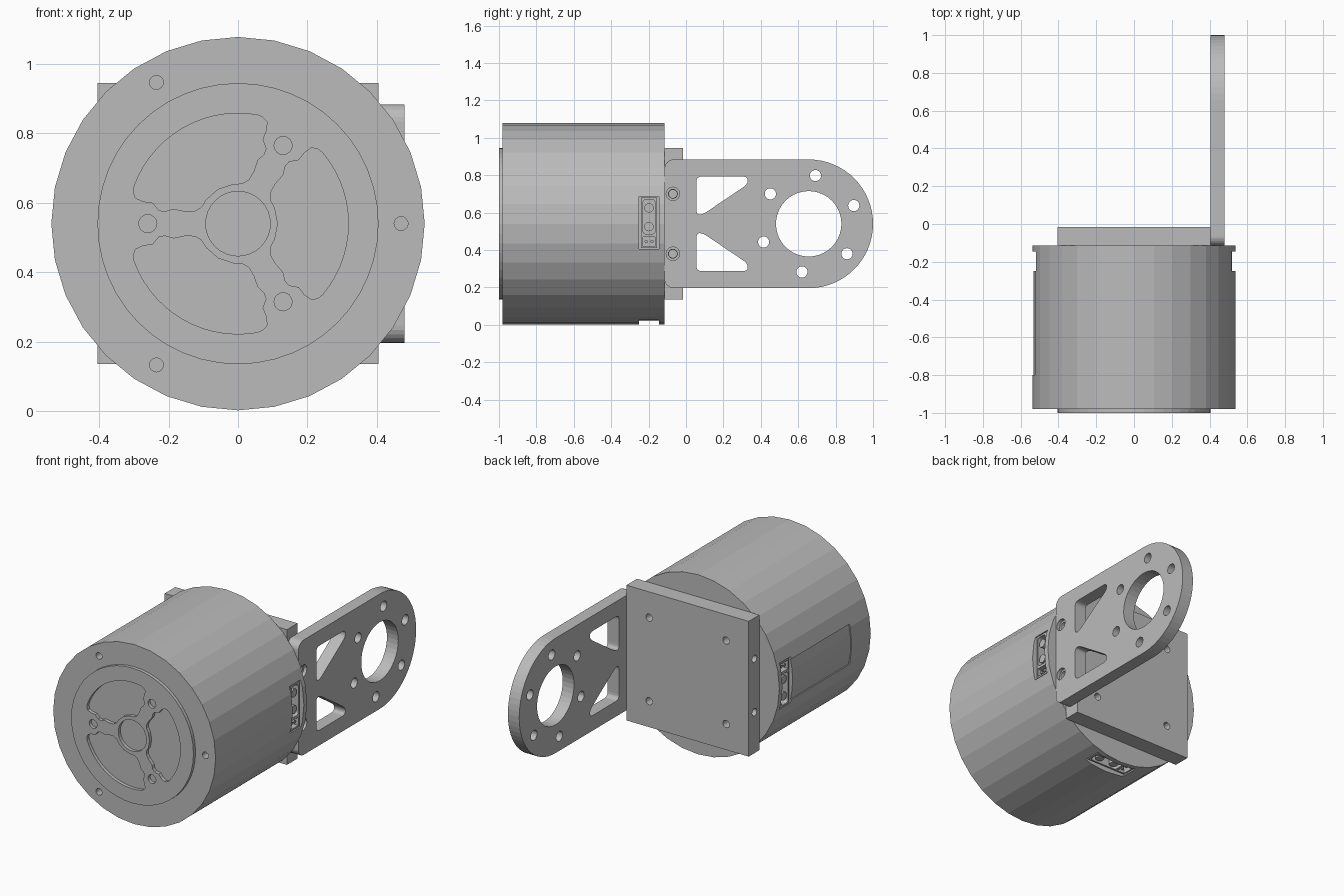
import bpy, bmesh
from math import sin, cos, radians, pi
from mathutils import Matrix

if "Cube" in bpy.data.objects:
    bpy.data.objects.remove(bpy.data.objects["Cube"], do_unlink=True)

C = 0.54   # height of the main axis
R = 0.538  # body radius

grey = bpy.data.materials.new("machined_grey")
grey.use_nodes = True
grey.diffuse_color = (0.5, 0.5, 0.5, 1)
grey.node_tree.nodes["Principled BSDF"].inputs["Base Color"].default_value = (0.5, 0.5, 0.5, 1)


def arc(r, a0, a1, n, u=0, v=0):
    return [(u + r * cos(radians(a0 + (a1 - a0) * i / n)),
             v + r * sin(radians(a0 + (a1 - a0) * i / n))) for i in range(n + 1)]


def circle(r, u=0, v=0, n=24):
    return arc(r, 0, 360, n, u, v)[:-1]


def rect(u0, u1, v0, v1):
    return [(u0, v0), (u1, v0), (u1, v1), (u0, v1)]


def turned(loop, deg):
    c, s = cos(radians(deg)), sin(radians(deg))
    return [(u * c - v * s, u * s + v * c) for u, v in loop]


def rounded(loop, r, n=4):
    """Round every corner with a short quadratic curve."""
    out = []
    for i, (x, y) in enumerate(loop):
        ends = []
        for qx, qy in (loop[i - 1], loop[(i + 1) % len(loop)]):
            d = ((qx - x) ** 2 + (qy - y) ** 2) ** 0.5
            k = min(r, d * 0.45) / d
            ends.append((x + (qx - x) * k, y + (qy - y) * k))
        (ax, ay), (bx, by) = ends
        for j in range(n + 1):
            t = j / n
            out.append(((1 - t) ** 2 * ax + 2 * t * (1 - t) * x + t * t * bx,
                        (1 - t) ** 2 * ay + 2 * t * (1 - t) * y + t * t * by))
    return out


def prism(name, loops, w0, w1, axis='Y', spin=0):
    """Extrude closed outlines along an axis, then spin about the main axis."""
    bm = bmesh.new()
    for loop in loops:
        rings = [[bm.verts.new((u, w, v) if axis == 'Y' else (w, u, v)) for u, v in loop]
                 for w in (w0, w1)]
        bm.faces.new(rings[0])
        bm.faces.new(rings[1])
        for i in range(len(loop)):
            bm.faces.new((rings[0][i - 1], rings[0][i], rings[1][i], rings[1][i - 1]))
    bmesh.ops.recalc_face_normals(bm, faces=bm.faces)
    bm.transform(Matrix.Rotation(radians(spin), 4, 'Y'))
    me = bpy.data.meshes.new(name)
    bm.to_mesh(me)
    bm.free()
    me.materials.append(grey)
    ob = bpy.data.objects.new(name, me)
    ob.location.z = C
    bpy.context.scene.collection.objects.link(ob)
    return ob


def cut(ob, loops, w0, w1, axis='Y', spin=0):
    """Subtract extruded outlines from a part."""
    cutter = prism("cutter", loops, w0, w1, axis, spin)
    mod = ob.modifiers.new("cut", 'BOOLEAN')
    mod.operation, mod.solver, mod.object = 'DIFFERENCE', 'EXACT', cutter
    bpy.context.view_layer.update()
    me = bpy.data.meshes.new_from_object(ob.evaluated_get(bpy.context.evaluated_depsgraph_get()))
    ob.modifiers.clear()
    ob.data = me
    bpy.data.objects.remove(cutter, do_unlink=True)


# Cylindrical body with mounting holes in its front ring
body = prism("motor_body", [circle(R, n=32)], -0.98, -0.115)
cut(body, [circle(0.02, *turned([(0.47, 0)], a)[0], n=16) for a in (0, 120, 240)], -1.1, -0.93)

# Shallow label recess running along the side
cut(body, [arc(0.6, 167, 193, 4) + arc(0.531, 193, 167, 4)], -0.8, -0.25)

# Sockets at both sides and underneath
for side, spin in (("left", 0), ("bottom", 90), ("right", 180)):
    cut(body, [rect(-0.25, -0.145, -0.135, 0.145)], 0.44, 0.7, 'X', spin)
    shell = prism(side + "_socket", [rect(-0.24, -0.155, -0.13, 0.14)], 0.43, 0.515, 'X', spin)
    cut(shell, [rounded(rect(-0.23, -0.165, -0.055, 0.13), 0.02),
                rect(-0.23, -0.165, -0.12, -0.07)], 0.46, 0.6, 'X', spin)
    prism(side + "_power_pins", [circle(0.025, -0.198, v, 16) for v in (-0.015, 0.085)],
          0.45, 0.51, 'X', spin)
    prism(side + "_signal_pins", [circle(0.009, u, -0.095, 8) for u in (-0.213, -0.182)],
          0.45, 0.505, 'X', spin)

# Rotor face: three pockets between spokes, bolt holes and a centre bore
rotor = prism("rotor_face", [circle(0.405, n=48)], -1.0, -0.95)
half = [(0.106, 0.045), (0.094, 0.068), (0.094, 0.09), (0.108, 0.115), (0.13, 0.14),
        (0.136, 0.165), (0.147, 0.178), (0.175, 0.183), (0.192, 0.205), (0.212, 0.219), (0.23, 0.215)]
pocket = [(0.115, 0)] + half + arc(0.318, 40, -40, 14) + [(u, -v) for u, v in reversed(half)]
cut(rotor, [turned(pocket, a) for a in (0, 120, 240)], -1.1, -0.98)
cut(rotor, [circle(0.093, n=32)] + [circle(0.026, *turned([(0.26, 0)], a)[0], n=16)
                                   for a in (60, 180, 300)], -1.1, -0.965)

# Square back plate with face and side screw holes
plate = prism("back_plate", [rect(-0.405, 0.405, -0.405, 0.405)], -0.115, -0.015)
cut(plate, [circle(0.022, u, v, 16) for u in (-0.255, 0.255) for v in (-0.25, 0.25)], -0.09, 0.1)
for spin in (0, 180):
    cut(plate, [circle(0.022, -0.07, v, 16) for v in (-0.16, 0.16)], 0.3, 0.5, 'X', spin)

# Side bracket with a round end, windows and a bolt circle
corner = 0.05
outline = (arc(0.344, -90, 90, 32, 0.656) + arc(corner, 90, 180, 6, -0.115 + corner, 0.344 - corner)
           + arc(corner, 180, 270, 6, -0.115 + corner, corner - 0.344))
bracket = prism("side_bracket", [outline], 0.405, 0.48, 'X')
window = rounded([(0.055, 0.253), (0.33, 0.253), (0.33, 0.212), (0.09, 0.05), (0.055, 0.05)], 0.03)
holes = [circle(0.175, 0.656, 0, 40), window, [(u, -v) for u, v in window]]
for k in range(6):
    u, v = turned([(0.26, 0)], 22 + 60 * k)[0]
    holes.append(circle(0.03, 0.656 + u, v, 20))
holes += [circle(0.024, -0.07, v, 16) for v in (-0.16, 0.16)]
cut(bracket, holes, 0.3, 0.6, 'X')
cut(bracket, [circle(0.036, -0.07, v, 20) for v in (-0.16, 0.16)], 0.46, 0.6, 'X')
